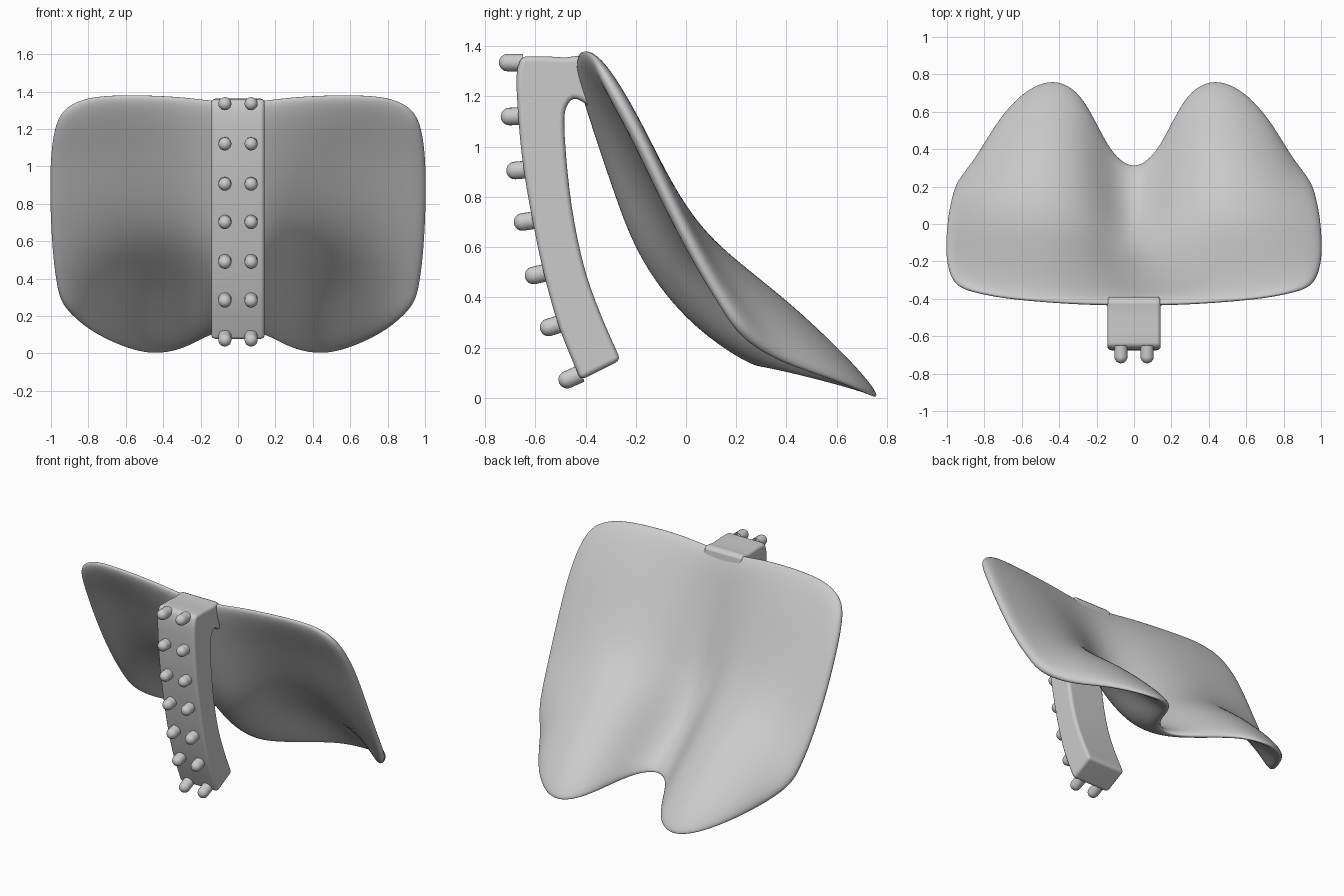
import bpy, bmesh, math
from mathutils import Vector, Matrix

if "Cube" in bpy.data.objects:
    bpy.data.objects.remove(bpy.data.objects["Cube"])


def make_object(name, bm):
    bmesh.ops.recalc_face_normals(bm, faces=bm.faces)
    mesh = bpy.data.meshes.new(name)
    bm.to_mesh(mesh)
    bm.free()
    for p in mesh.polygons:
        p.use_smooth = True
    ob = bpy.data.objects.new(name, mesh)
    bpy.context.collection.objects.link(ob)
    return ob


def spline(pts, n=3):
    # Catmull-Rom curve through the points
    p = [Vector(q) for q in pts]
    p = [2 * p[0] - p[1]] + p + [2 * p[-1] - p[-2]]
    out = []
    for i in range(1, len(p) - 2):
        a, b, c, d = p[i - 1:i + 3]
        for k in range(n):
            t = k / n
            out.append(0.5 * (2 * b + (c - a) * t + (2 * a - 5 * b + 4 * c - d) * t * t
                              + (3 * b - a - 3 * c + d) * t ** 3))
    return out + [p[-2]]


# Draped flap: columns of (y, z) from the top edge down, mirrored about the centre trough
columns = [
    (0.00, [(-.43, 1.36), (-.35, 1.08), (-.26, .80), (-.18, .56), (.00, .29), (.28, .13)]),
    (0.15, [(-.43, 1.36), (-.33, 1.10), (-.23, .82), (-.12, .56), (.12, .32), (.41, .10)]),
    (0.28, [(-.43, 1.38), (-.30, 1.11), (-.17, .84), (-.01, .59), (.33, .36), (.74, .01)]),
    (0.48, [(-.42, 1.39), (-.26, 1.13), (-.11, .86), (.06, .62), (.42, .38), (.81, -.03)]),
    (0.70, [(-.40, 1.39), (-.23, 1.13), (-.09, .85), (.08, .59), (.34, .34), (.62, .06)]),
    (0.88, [(-.37, 1.37), (-.21, 1.10), (-.08, .82), (.08, .53), (.22, .34), (.36, .14)]),
    (1.01, [(-.33, 1.29), (-.20, 1.07), (-.07, .78), (.06, .52), (.14, .38), (.21, .26)]),
]
edge_scale = [.96, 1.0, 1.0, .985, .965, .94]
bm = bmesh.new()
grid = []
for side, cols in ((-1, columns[:0:-1]), (1, columns)):
    for x, path in cols:
        grid.append([bm.verts.new((side * x * (s if x > .8 else 1), y, z))
                     for (y, z), s in zip(path, edge_scale)])
for a, b in zip(grid, grid[1:]):
    for j in range(len(a) - 1):
        bm.faces.new((a[j], a[j + 1], b[j + 1], b[j]))
flap = make_object("flap", bm)
solid = flap.modifiers.new("thickness", 'SOLIDIFY')
solid.thickness = 0.065
solid.offset = 0
sub = flap.modifiers.new("smooth", 'SUBSURF')
sub.levels = sub.render_levels = 3

# Curved front strap with a bridge joining the flap's top edge
front = [(-.655, 1.36), (-.675, 1.28), (-.665, 1.08), (-.645, .90), (-.61, .70),
         (-.565, .49), (-.505, .28), (-.42, .07)]
back = [(-.26, .15), (-.335, .32), (-.40, .50), (-.445, .70), (-.472, .90),
        (-.485, 1.10), (-.47, 1.17), (-.435, 1.19), (-.37, 1.15)]
top = [(-.39, 1.34), (-.41, 1.365), (-.48, 1.355), (-.56, 1.36)]
profile = spline(front) + spline(back) + [Vector(p) for p in top]
bm = bmesh.new()
face = bm.faces.new([bm.verts.new((-.143, p.x, p.y)) for p in profile])
ext = bmesh.ops.extrude_face_region(bm, geom=[face])
bmesh.ops.translate(bm, vec=(.286, 0, 0),
                    verts=[g for g in ext["geom"] if isinstance(g, bmesh.types.BMVert)])
strap = make_object("strap", bm)
bev = strap.modifiers.new("round_edges", 'BEVEL')
bev.width = 0.022
bev.segments = 3
bev.limit_method = 'ANGLE'
bev.angle_limit = math.radians(50)
bev.use_clamp_overlap = False
strap.modifiers.new("normals", 'WEIGHTED_NORMAL')

# Round-ended studs in two columns down the strap: (tip y, z, tilt in degrees)
studs = [(-.745, 1.335, 0), (-.738, 1.12, 2), (-.716, .905, 5), (-.686, .70, 9),
         (-.642, .487, 13), (-.582, .28, 17), (-.508, .072, 24)]
R, LENGTH = 0.035, 0.06
bm = bmesh.new()
for y, z, tilt in studs:
    for x in (-.07, .07):
        frame = (Matrix.Translation((x, y + R, z))
                 @ Matrix.Rotation(math.radians(90 + tilt), 4, 'X'))
        bmesh.ops.create_uvsphere(bm, u_segments=20, v_segments=12, radius=R, matrix=frame)
        bmesh.ops.create_cone(bm, cap_ends=False, segments=20, radius1=R, radius2=R,
                              depth=LENGTH,
                              matrix=frame @ Matrix.Translation((0, 0, -LENGTH / 2)))
make_object("studs", bm)
